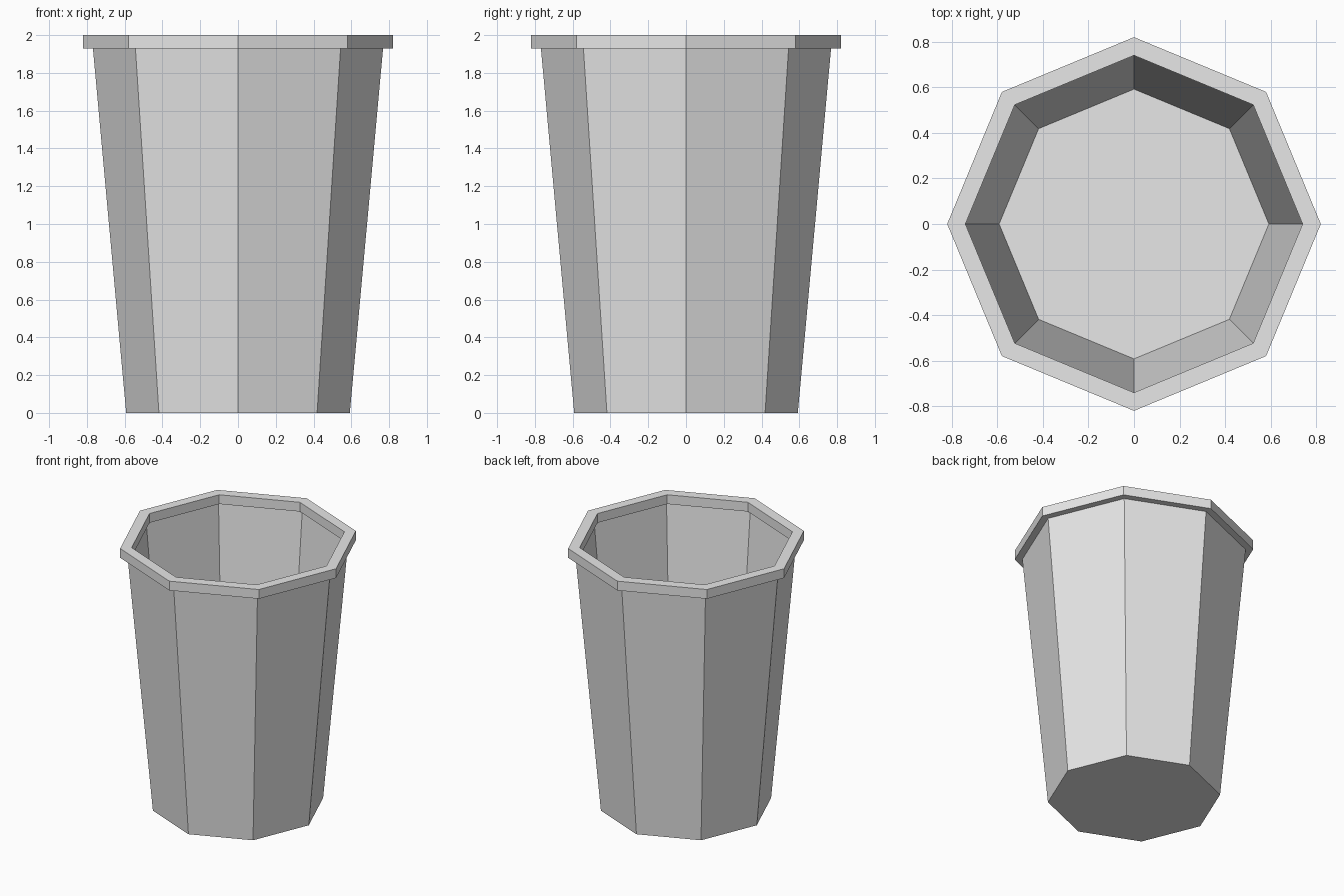
import bpy
import bmesh
from math import cos, sin, tau

SIDES = 8

cube = bpy.data.objects.get("Cube")
if cube:
    bpy.data.objects.remove(cube, do_unlink=True)

grey = bpy.data.materials.new("light grey")
grey.use_nodes = True
grey.diffuse_color = (0.8, 0.8, 0.8, 1)
grey.node_tree.nodes["Principled BSDF"].inputs["Base Color"].default_value = (0.8, 0.8, 0.8, 1)


def ring(bm, radius, z):
    return [bm.verts.new((radius * cos(tau * i / SIDES), radius * sin(tau * i / SIDES), z))
            for i in range(SIDES)]


def lathe(name, profile, closed=False, floor=False):
    """Sweep a (radius, z) profile around the z axis with flat sides."""
    bm = bmesh.new()
    rings = [ring(bm, r, z) for r, z in profile]
    pairs = list(zip(rings, rings[1:]))
    if closed:
        pairs.append((rings[-1], rings[0]))
    for low, high in pairs:
        for i in range(SIDES):
            j = (i + 1) % SIDES
            bm.faces.new((low[i], low[j], high[j], high[i]))
    if floor:
        bm.faces.new(rings[0][::-1])
    mesh = bpy.data.meshes.new(name)
    bm.to_mesh(mesh)
    bm.free()
    mesh.materials.append(grey)
    obj = bpy.data.objects.new(name, mesh)
    bpy.context.collection.objects.link(obj)
    return obj


# Tapered thin-walled body with a flat floor
lathe("bin_body", [(0.592, 0), (0.768, 1.93)], floor=True)

# Overhanging square-section rim
lathe("bin_rim", [(0.74, 1.93), (0.82, 1.93), (0.82, 2), (0.74, 2)], closed=True)
